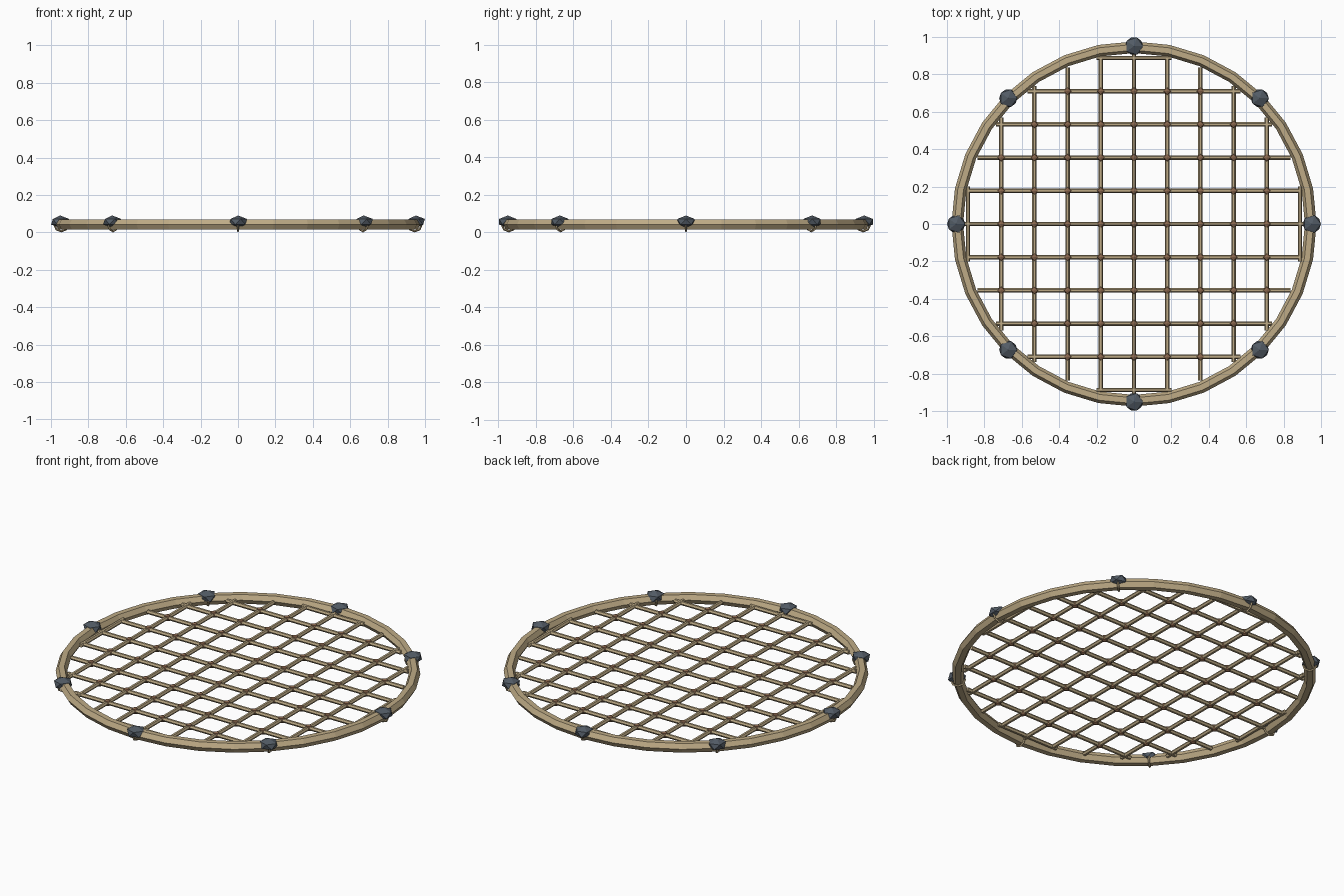
import bpy, bmesh, math
from mathutils import Matrix, Vector

old = bpy.data.objects.get("Cube")
if old:
    bpy.data.objects.remove(old, do_unlink=True)


def material(name, rgb):
    m = bpy.data.materials.new(name)
    m.use_nodes = True
    m.diffuse_color = (*rgb, 1)
    bsdf = m.node_tree.nodes["Principled BSDF"]
    bsdf.inputs["Base Color"].default_value = (*rgb, 1)
    bsdf.inputs["Roughness"].default_value = 0.9
    return m


CORD = material("tan cord", (0.52, 0.41, 0.24))
KNOT = material("brown knot", (0.25, 0.135, 0.075))
STONE = material("slate grey weight", (0.085, 0.105, 0.13))

RIM_R, RIM_Z = 0.945, 0.043
NET_R, NET_Z, STEP = 0.91, 0.041, 0.1775


def finish(bm, name, mat):
    mesh = bpy.data.meshes.new(name)
    bm.to_mesh(mesh)
    bm.free()
    mesh.materials.append(mat)
    ob = bpy.data.objects.new(name, mesh)
    bpy.context.collection.objects.link(ob)
    return ob


def torus(name, major, minor, seg, sides, mat):
    bpy.ops.mesh.primitive_torus_add(major_radius=major, minor_radius=minor,
                                     major_segments=seg, minor_segments=sides)
    ob = bpy.context.object
    ob.name = name
    ob.data.materials.append(mat)
    return ob


# Hoop around the net
rim = torus("rim_hoop", RIM_R, 0.031, 32, 6, CORD)
rim.location.z = RIM_Z

# Net cords in both directions, cut to the hoop
for name, turn in (("net_cords_across", 0), ("net_cords_lengthwise", math.pi / 2)):
    bm = bmesh.new()
    for k in range(-5, 6):
        offset = k * STEP
        length = 2 * math.sqrt(NET_R ** 2 - offset ** 2)
        mat = (Matrix.Rotation(turn, 4, "Z")
               @ Matrix.Translation((0, offset, NET_Z))
               @ Matrix.Rotation(math.pi / 2, 4, "Y"))
        bmesh.ops.create_cone(bm, cap_ends=True, segments=6, radius1=0.012,
                              radius2=0.012, depth=length, matrix=mat)
    finish(bm, name, CORD)

# Knots where the cords cross
bm = bmesh.new()
for i in range(-4, 5):
    for j in range(-4, 5):
        spot = Vector((i * STEP, j * STEP, NET_Z))
        if spot.xy.length < 0.85:
            bmesh.ops.create_uvsphere(
                bm, u_segments=4, v_segments=4, radius=0.026,
                matrix=Matrix.Translation(spot) @ Matrix.Diagonal((1, 1, 0.75, 1)))
finish(bm, "net_knots", KNOT)

# Stone weights on the hoop, each tied on with a cord loop
bm = bmesh.new()
for i in range(8):
    a = i * math.pi / 4
    x, y = math.cos(a), math.sin(a)
    spot = Vector((x * 0.951, y * 0.951, 0.057))
    bmesh.ops.create_icosphere(
        bm, subdivisions=1, radius=0.054,
        matrix=Matrix.Translation(spot) @ Matrix.Diagonal((1, 1, 0.62, 1)))
    loop = torus(f"weight_tie_{i + 1}", 0.037, 0.006, 8, 4, CORD)
    loop.location = (x * RIM_R, y * RIM_R, RIM_Z)
    loop.rotation_euler = (math.pi / 2, 0, a)
finish(bm, "stone_weights", STONE)
